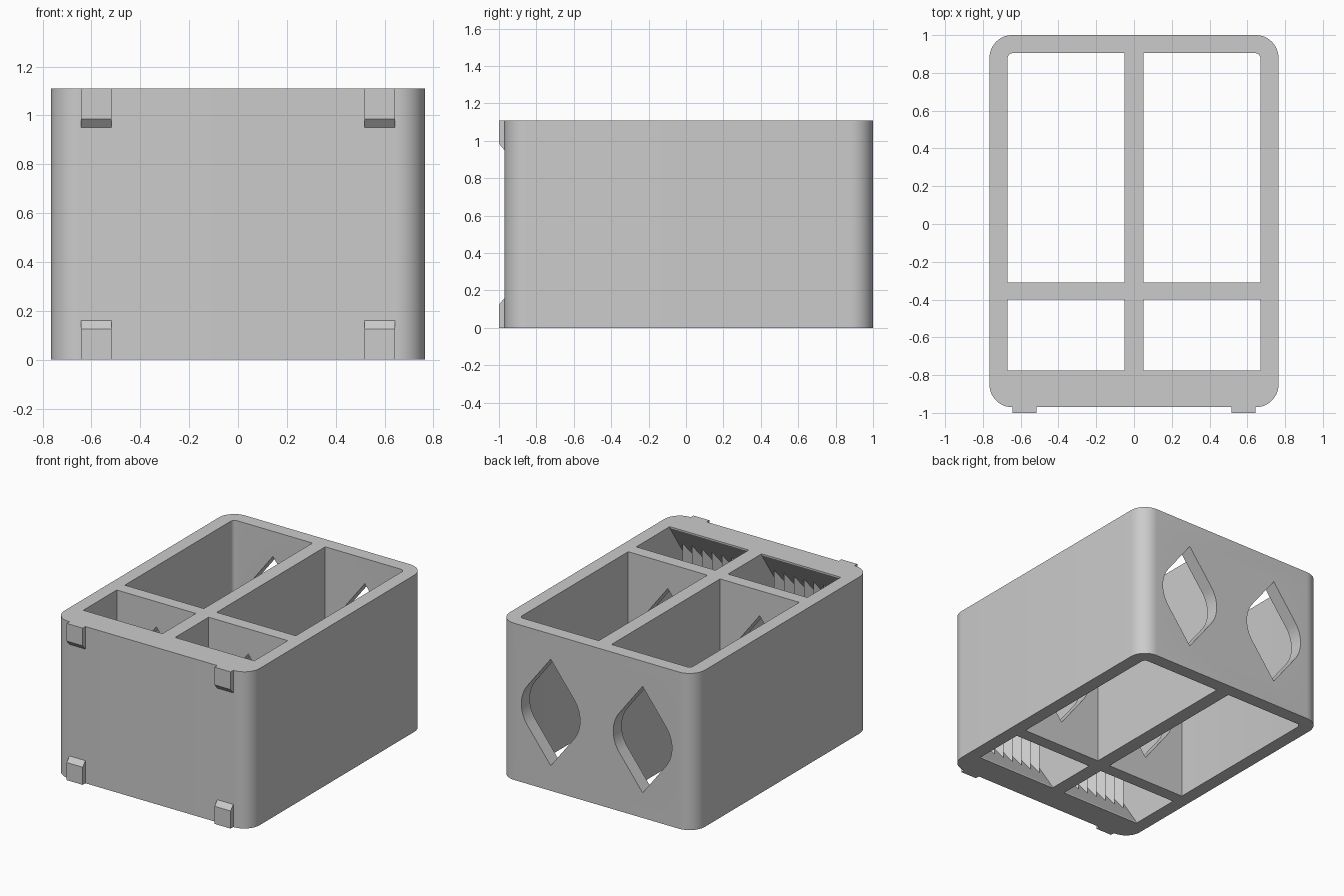
import bpy, bmesh, math
from mathutils import Vector

old = bpy.data.objects.get("Cube")
if old:
    bpy.data.objects.remove(old, do_unlink=True)

HEIGHT = 1.11
WALL_IN, DIVIDER = 0.67, 0.05       # cell limits in x
CELL_X = (WALL_IN + DIVIDER) / 2
RIM, SLOPE = -0.775, 1.5            # front rim edge and pitch of the recess
DEEP, TIP = 0.15, 0.085             # recess depth at valleys and tooth tips

grey = bpy.data.materials.new("light_grey")
grey.use_nodes = True
colour = (0.6, 0.6, 0.6, 1)
grey.diffuse_color = colour
grey.node_tree.nodes["Principled BSDF"].inputs["Base Color"].default_value = colour


def prism(name, outline, axis, lo, hi):
    """Extrude a 2D outline along an axis: x uses (y,z), y uses (x,z), z uses (x,y)."""
    def place(p, t):
        co = list(p)
        co.insert("xyz".index(axis), t)
        return Vector(co)
    bm = bmesh.new()
    face = bm.faces.new([bm.verts.new(place(p, lo)) for p in outline])
    out = bmesh.ops.extrude_face_region(bm, geom=[face])
    verts = [v for v in out["geom"] if isinstance(v, bmesh.types.BMVert)]
    bmesh.ops.translate(bm, verts=verts, vec=place((0, 0), hi - lo))
    bmesh.ops.recalc_face_normals(bm, faces=bm.faces)
    mesh = bpy.data.meshes.new(name)
    bm.to_mesh(mesh)
    bm.free()
    mesh.materials.append(grey)
    obj = bpy.data.objects.new(name, mesh)
    bpy.context.collection.objects.link(obj)
    return obj


def arc(cx, cy, r, start, end, steps):
    return [(cx + r * math.cos(math.radians(start + (end - start) * i / steps)),
             cy + r * math.sin(math.radians(start + (end - start) * i / steps)))
            for i in range(steps + 1)]


def cut(target, cutter):
    cutter.hide_render = True
    mod = target.modifiers.new("cut", "BOOLEAN")
    mod.operation, mod.solver, mod.object = "DIFFERENCE", "EXACT", cutter
    bpy.context.view_layer.update()
    graph = bpy.context.evaluated_depsgraph_get()
    mesh = bpy.data.meshes.new_from_object(target.evaluated_get(graph))
    target.modifiers.clear()
    target.data = mesh
    bpy.data.objects.remove(cutter, do_unlink=True)


# Outer block with rounded upright corners
R, X, FRONT, BACK = 0.12, 0.765, -0.97, 1.0
outline = []
for cx, cy, a in ((X - R, BACK - R, 0), (R - X, BACK - R, 90),
                  (R - X, FRONT + R, 180), (X - R, FRONT + R, 270)):
    outline += arc(cx, cy, R, a, a + 90, 12)
body = prism("organizer_body", outline, "z", 0, HEIGHT)

# Front cell section, undercut behind the front rim
drop = DEEP * SLOPE
section = [(-0.4, -0.1), (-0.4, HEIGHT + 0.1), (RIM, HEIGHT + 0.1), (RIM, HEIGHT - 0.01),
           (RIM - DEEP, HEIGHT - 0.01 - drop), (RIM - DEEP, 0.01 + drop),
           (RIM, 0.01), (RIM, -0.1)]

for side in (-1, 1):
    # Large back cell with one small rounded outer corner
    r = 0.03
    corner = arc(WALL_IN - r, 0.905 - r, r, 0, 90, 5)
    cell = [(DIVIDER, -0.31), (WALL_IN, -0.31)] + corner + [(DIVIDER, 0.905)]
    cut(body, prism("cell_cutter", [(side * x, y) for x, y in cell], "z", -0.1, HEIGHT + 0.1))

    # Small front cell
    lo, hi = sorted((side * DIVIDER, side * WALL_IN))
    cut(body, prism("front_cutter", section, "x", lo, hi))

    # Round opening drawn out to points, through back wall and cross divider
    rad, tip, mid = 0.23, 0.377, HEIGHT / 2
    turn = math.degrees(math.asin(rad / tip))
    cx = side * CELL_X
    window = ([(cx, mid + tip)] + arc(cx, mid, rad, 180 - turn, 180 + turn, 20)
              + [(cx, mid - tip)] + arc(cx, mid, rad, -turn, turn, 20))
    # points order: top, left arc, bottom, right arc
    fix = 90 - turn
    window = ([(cx, mid + tip)] + arc(cx, mid, rad, 90 + fix, 270 - fix, 20)
              + [(cx, mid - tip)] + arc(cx, mid, rad, fix - 90, 90 - fix, 20))
    cut(body, prism("window_cutter", window, "y", -0.6, BACK + 0.1))

    # Upright gripping teeth on the recessed front wall
    count = 8
    step = (hi - lo) / count
    zigzag = [(lo, RIM - DEEP - 0.02)]
    for i in range(count):
        zigzag += [(lo + i * step, RIM - DEEP), (lo + (i + 0.5) * step, RIM - TIP)]
    zigzag += [(hi, RIM - DEEP), (hi, RIM - DEEP - 0.02)]
    end = TIP * SLOPE + 0.01
    prism("right_teeth" if side < 0 else "left_teeth", zigzag, "z", end, HEIGHT - end)

    # Chamfered tabs on the front, top and bottom
    for level in ("lower", "upper"):
        tab = [(-0.96, 0), (-1.0, 0), (-1.0, 0.125), (FRONT, 0.16), (-0.96, 0.16)]
        if level == "upper":
            tab = [(y, HEIGHT - z) for y, z in tab]
        a, b = sorted((side * 0.517, side * 0.642))
        prism(level + ("_right_tab" if side < 0 else "_left_tab"), tab, "x", a, b)

# Smooth the rounded walls, keep the edges crisp
bpy.ops.object.select_all(action="DESELECT")
body.select_set(True)
bpy.context.view_layer.objects.active = body
bpy.ops.object.shade_smooth_by_angle(angle=math.radians(30))
